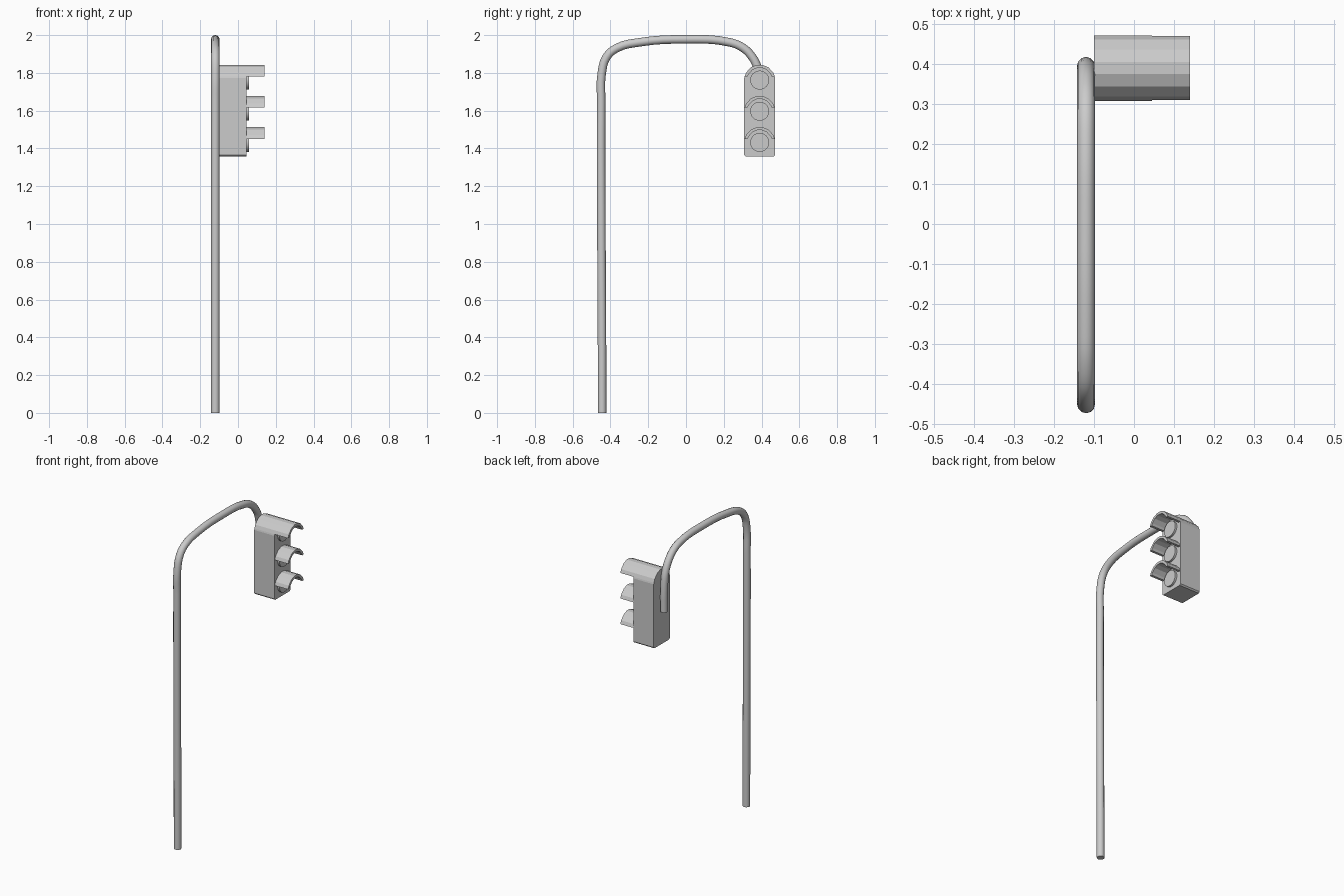
import bpy, bmesh, math

if "Cube" in bpy.data.objects:
    bpy.data.objects.remove(bpy.data.objects["Cube"])

grey = bpy.data.materials.new("light_grey")
grey.diffuse_color = (0.6, 0.6, 0.6, 1)
grey.use_nodes = True
grey.node_tree.nodes["Principled BSDF"].inputs["Base Color"].default_value = grey.diffuse_color

CY = 0.39                        # lamp head centre in y
R = 0.082                        # half width of the head
LAMPS = (1.762, 1.597, 1.432)    # lamp centre heights


def prism(name, pts, x0, x1):
    """Extrude a (y, z) outline along x."""
    bm = bmesh.new()
    face = bm.faces.new([bm.verts.new((x0, y, z)) for y, z in pts])
    ext = bmesh.ops.extrude_face_region(bm, geom=[face])
    verts = [v for v in ext["geom"] if isinstance(v, bmesh.types.BMVert)]
    bmesh.ops.translate(bm, verts=verts, vec=(x1 - x0, 0, 0))
    bmesh.ops.recalc_face_normals(bm, faces=bm.faces)
    me = bpy.data.meshes.new(name)
    bm.to_mesh(me)
    bm.free()
    me.materials.append(grey)
    ob = bpy.data.objects.new(name, me)
    bpy.context.collection.objects.link(ob)
    return ob


def arch(zc, r):
    """Faceted arch from +y over the top to -y."""
    half = [(c * r, math.sqrt(1 - c * c) * r) for c in (0.972, 0.87, 0.56, 0.18)]
    full = half + [(-y, z) for y, z in reversed(half)]
    return [(CY + y, zc + z) for y, z in full]


# Housing: box with arched top and slightly chamfered bottom
bottom = 1.357
prism("housing",
      [(CY + R - 0.008, bottom), (CY + R, bottom + 0.008), (CY + R, 1.772)]
      + arch(LAMPS[0], R)
      + [(CY - R, 1.772), (CY - R, bottom + 0.008), (CY - R + 0.008, bottom)],
      -0.10, 0.045)

# Visors and lenses
for i, z in enumerate(LAMPS):
    outer = arch(z, R)
    inner = arch(z, R - 0.016)
    inner[0] = (inner[0][0], outer[0][1])
    inner[-1] = (inner[-1][0], outer[-1][1])
    prism(f"visor_{i + 1}", outer + inner[::-1], 0.044, 0.14)
    ring = [(CY + 0.05 * math.cos(a), z + 0.05 * math.sin(a))
            for a in (k * math.tau / 32 for k in range(32))]
    lens = prism(f"lens_{i + 1}", ring, 0.044, 0.058)
    for p in lens.data.polygons:
        p.use_smooth = len(p.vertices) == 4
    for e in lens.data.edges:    # keep the rim sharp
        a, b = (lens.data.vertices[v].co.x for v in e.vertices)
        e.use_edge_sharp = abs(a - b) < 1e-5

# Pole: one bent tube, ending behind the housing
path = [(-0.444, 0), (-0.445, 0.45), (-0.448, 1.0), (-0.449, 1.65), (-0.447, 1.79),
        (-0.42, 1.885), (-0.365, 1.932), (-0.246, 1.962), (0, 1.9775), (0.23, 1.962),
        (0.30, 1.934), (0.347, 1.889), (0.378, 1.83), (0.392, 1.75), (0.395, 1.575)]
cu = bpy.data.curves.new("pole", "CURVE")
cu.dimensions = "3D"
cu.bevel_depth = 0.0225
cu.bevel_resolution = 4
cu.resolution_u = 4
cu.use_fill_caps = True
sp = cu.splines.new("BEZIER")
sp.bezier_points.add(len(path) - 1)
for bp, (y, z) in zip(sp.bezier_points, path):
    bp.co = (-0.12, y, z)
    bp.handle_left_type = bp.handle_right_type = "AUTO"
cu.materials.append(grey)
pole = bpy.data.objects.new("pole", cu)
bpy.context.collection.objects.link(pole)
bpy.context.view_layer.objects.active = pole
pole.select_set(True)
bpy.ops.object.convert(target="MESH")
bpy.ops.object.shade_smooth_by_angle(angle=math.radians(40))
